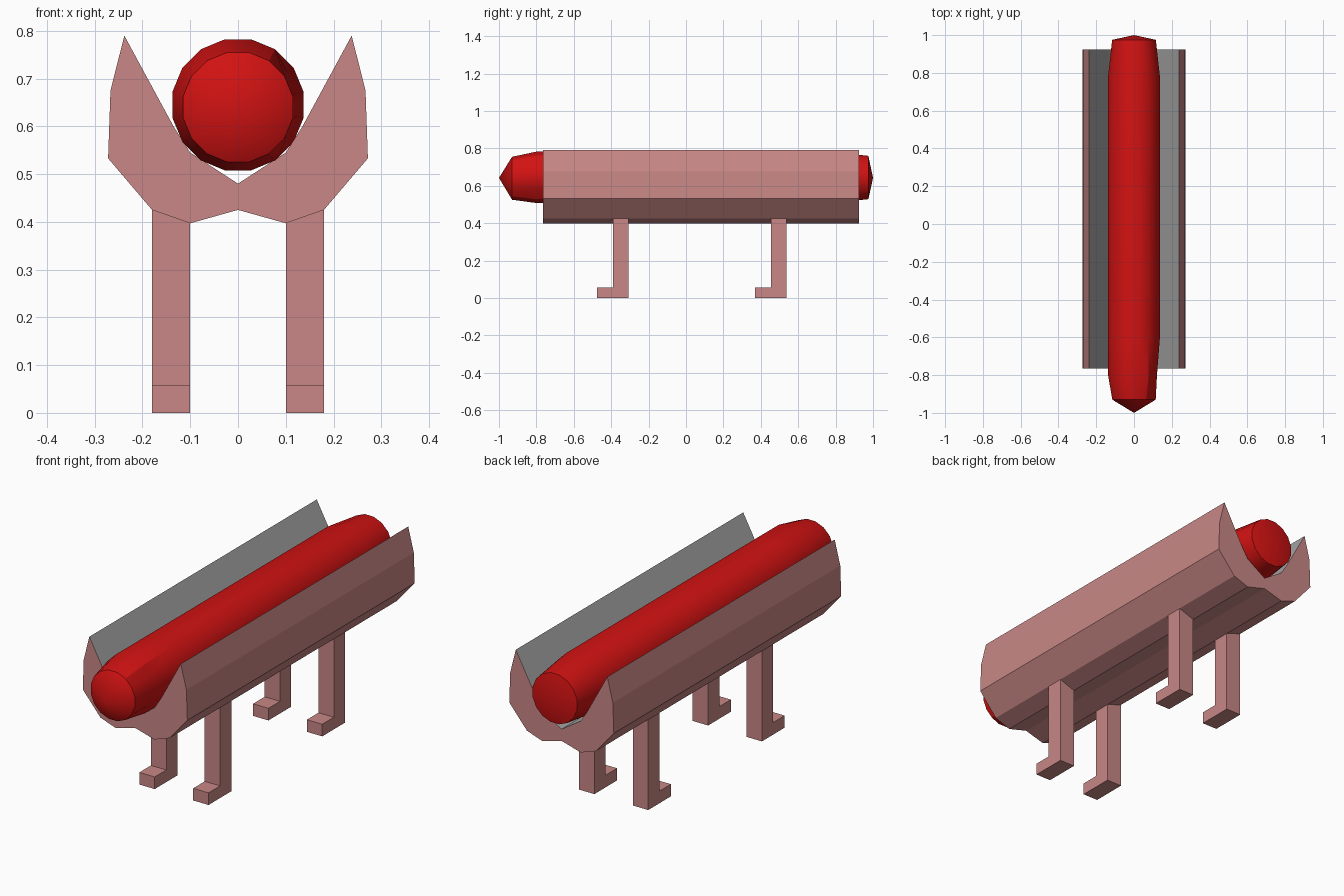
import bpy, bmesh, math

cube = bpy.data.objects.get("Cube")
if cube:
    bpy.data.objects.remove(cube, do_unlink=True)


def material(name, rgb):
    mat = bpy.data.materials.new(name)
    mat.use_nodes = True
    color = (*rgb, 1)
    mat.diffuse_color = color
    mat.node_tree.nodes["Principled BSDF"].inputs["Base Color"].default_value = color
    return mat


crust = material("dusty_pink", (0.58, 0.245, 0.238))
lining = material("grey", (0.39, 0.39, 0.39))
red = material("sausage_red", (0.64, 0.006, 0.006))


def finish(name, bm, *mats):
    bmesh.ops.recalc_face_normals(bm, faces=bm.faces)
    mesh = bpy.data.meshes.new(name)
    bm.to_mesh(mesh)
    bm.free()
    for mat in mats:
        mesh.materials.append(mat)
    obj = bpy.data.objects.new(name, mesh)
    bpy.context.collection.objects.link(obj)
    return obj


def prism(bm, points, axis, start, end):
    """Extrude a closed profile along x or y."""
    def place(u, z, t):
        return (t, u, z) if axis == "x" else (u, t, z)
    a = [bm.verts.new(place(u, z, start)) for u, z in points]
    b = [bm.verts.new(place(u, z, end)) for u, z in points]
    sides = [bm.faces.new((a[i - 1], a[i], b[i], b[i - 1])) for i in range(len(a))]
    bm.faces.new(a)
    bm.faces.new(b)
    return sides


# Bun: mirrored section, with the inner trough lined in grey
outer = [(0.10, 0.397), (0.18, 0.425), (0.272, 0.533), (0.267, 0.675), (0.238, 0.79)]
inner = [(0.135, 0.60), (0.10, 0.545)]
half = outer + inner
section = [(0, 0.425)] + half + [(0, 0.48)] + [(-x, z) for x, z in reversed(half)]
bm = bmesh.new()
sides = prism(bm, section, "y", -0.765, 0.925)
first = len(outer) + 1
for face in sides[first:first + 2 * len(inner) + 2]:
    face.material_index = 1
finish("bun", bm, crust, lining)

# Sausage: rings along y, closed by a shallow cone at each end
SIDES = 16
rings = [(-0.93, 0.117, 0.64), (-0.80, 0.14, 0.645), (-0.60, 0.14, 0.645),
         (0.78, 0.14, 0.645), (0.975, 0.118, 0.644)]
bm = bmesh.new()
loops = []
for index, (y, radius, zc) in enumerate(rings):
    loop = []
    for k in range(SIDES):
        angle = math.tau * (k + 0.5) / SIDES
        # Shallow dent near the front on the left flank
        r = 0.124 if index == 1 and math.cos(angle) > 0.8 else radius
        loop.append(bm.verts.new((r * math.cos(angle), y, zc + r * math.sin(angle))))
    loops.append(loop)
for a, b in zip(loops, loops[1:]):
    for k in range(SIDES):
        bm.faces.new((a[k - 1], a[k], b[k], b[k - 1]))
for loop, tip_y in ((loops[0], -1), (loops[-1], 1)):
    tip = bm.verts.new((0, tip_y, 0.642))
    for k in range(SIDES):
        bm.faces.new((loop[k - 1], loop[k], tip))
sausage = finish("sausage", bm, red)
bpy.ops.object.select_all(action="DESELECT")
sausage.select_set(True)
bpy.context.view_layer.objects.active = sausage
bpy.ops.object.shade_smooth_by_angle(angle=math.radians(25))

# Legs: L-shaped profiles with the feet pointing forward
for row, y in (("front", -0.39), ("back", 0.455)):
    profile = [(y - 0.086, 0), (y + 0.083, 0), (y + 0.083, 0.425),
               (y, 0.425), (y, 0.057), (y - 0.086, 0.057)]
    for side, x in (("left", 0.10), ("right", -0.18)):
        bm = bmesh.new()
        prism(bm, profile, "x", x, x + 0.08)
        finish(f"{row}_{side}_leg", bm, crust)
